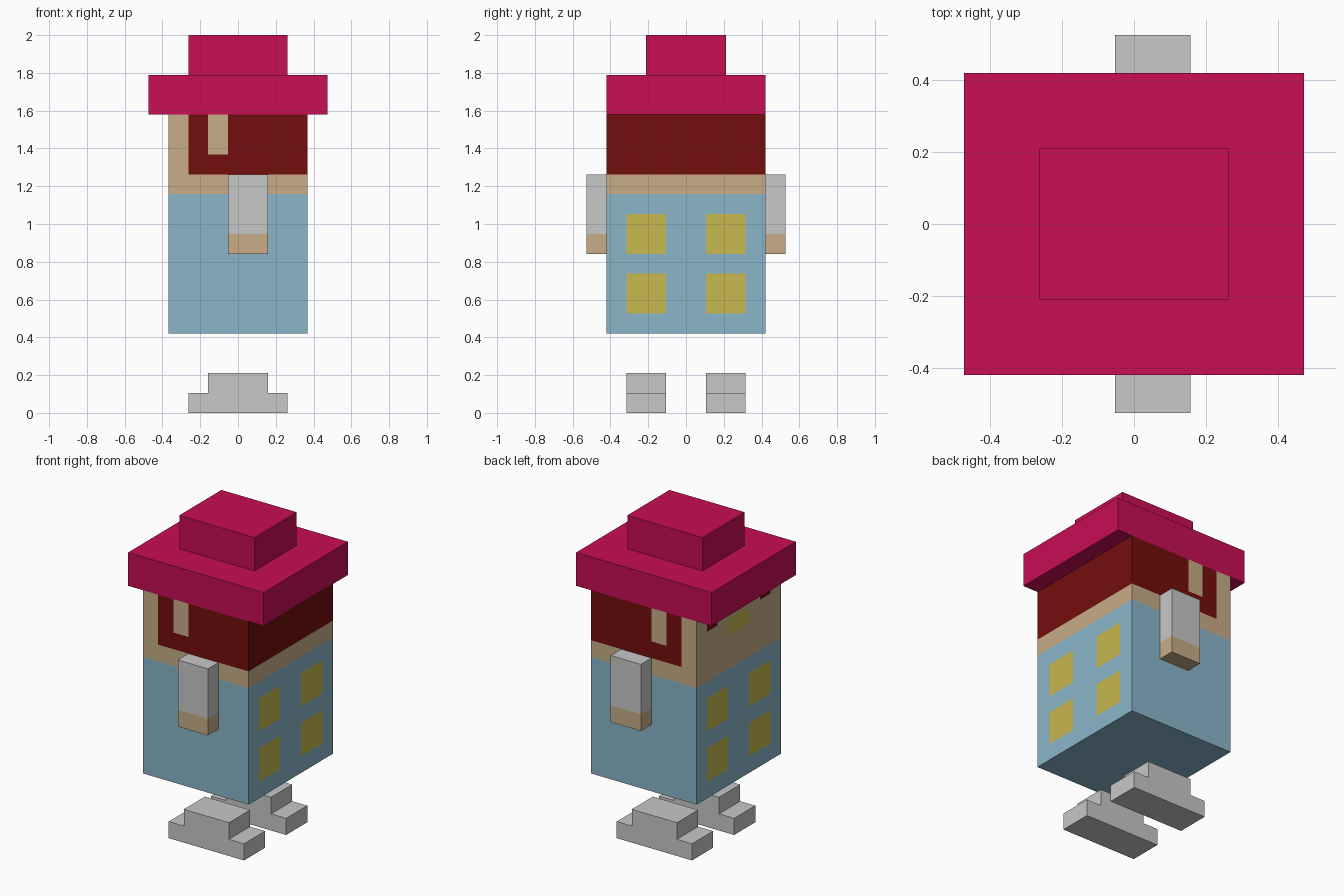
import bpy, bmesh
from mathutils import Vector

if "Cube" in bpy.data.objects:
    bpy.data.objects.remove(bpy.data.objects["Cube"])

U = 2 / 19  # one block unit


def material(name, r, g, b):
    def lin(c):
        c /= 255
        return c / 12.92 if c <= 0.04045 else ((c + 0.055) / 1.055) ** 2.4
    m = bpy.data.materials.new(name)
    m.diffuse_color = (lin(r), lin(g), lin(b), 1)
    m.use_nodes = True
    m.node_tree.nodes["Principled BSDF"].inputs["Base Color"].default_value = m.diffuse_color
    return m


PINK = material("hat pink", 200, 14, 85)
RED = material("hair dark red", 115, 13, 13)
SKIN = material("skin tan", 200, 173, 135)
BLUE = material("body blue", 138, 182, 202)
YELLOW = material("panel yellow", 200, 184, 80)
GREY = material("limb grey", 200, 200, 200)


def finish(name, bm, mats, rule=None):
    """Scale from block units, colour faces by a rule on their centre."""
    bmesh.ops.recalc_face_normals(bm, faces=bm.faces)
    if rule:
        for f in bm.faces:
            f.material_index = mats.index(rule(f.calc_center_bounds(), f.normal))
    bmesh.ops.scale(bm, vec=(U, U, U), verts=bm.verts)
    me = bpy.data.meshes.new(name)
    bm.to_mesh(me)
    bm.free()
    for m in mats:
        me.materials.append(m)
    ob = bpy.data.objects.new(name, me)
    bpy.context.collection.objects.link(ob)
    return ob


def box(name, lo, hi, mats, cuts=((), (), ()), rule=None):
    """Box between two corners, with cut lines across each axis."""
    bm = bmesh.new()
    bmesh.ops.create_cube(bm, size=1)
    lo, hi = Vector(lo), Vector(hi)
    for v in bm.verts:
        v.co = [(a + b) / 2 + c * (b - a) for a, b, c in zip(lo, hi, v.co)]
    for axis in range(3):
        normal = [float(i == axis) for i in range(3)]
        for pos in cuts[axis]:
            bmesh.ops.bisect_plane(bm, geom=bm.verts[:] + bm.edges[:] + bm.faces[:],
                                   plane_co=[pos * n for n in normal], plane_no=normal)
    return finish(name, bm, mats, rule)


def body_colour(c, n):
    ay = abs(c.y)
    if c.z < 11:  # shirt with four square panels on face side and back
        panel = abs(n.x) > 0.5 and 1 < ay < 3 and (5 < c.z < 7 or 8 < c.z < 10)
        return YELLOW if panel else BLUE
    if n.x < -0.5:  # face: eyes and mouth
        if c.z > 14 and 2 < ay < 3:
            return RED
        if 13 < c.z < 14 and ay < 1:
            return YELLOW
        return SKIN
    if c.z < 12 or c.x < -2.5:
        return SKIN
    if abs(n.y) > 0.5 and c.z > 13 and -1.5 < c.x < -0.5:  # gap in the hair
        return SKIN
    return RED


# Body and head in one block
box("body", (-3.5, -4, 4), (3.5, 4, 15), [BLUE, SKIN, RED, YELLOW],
    ((-2.5, -1.5, -0.5), (-3, -2, -1, 1, 2, 3), (5, 7, 8, 10, 11, 12, 13, 14)),
    body_colour)

# Hat
box("hat_brim", (-4.5, -4, 15), (4.5, 4, 17), [PINK])
box("hat_crown", (-2.5, -2, 17), (2.5, 2, 19), [PINK])

for side, s in (("near", -1), ("far", 1)):
    # Arm with a bare hand
    box(side + "_arm", (-0.5, min(4 * s, 5 * s), 8), (1.5, max(4 * s, 5 * s), 12),
        [GREY, SKIN], ((), (), (9,)), lambda c, n: SKIN if c.z < 9 else GREY)
    # Stepped foot, extruded from its side profile
    bm = bmesh.new()
    profile = [(-2.5, 0), (2.5, 0), (2.5, 1), (1.5, 1), (1.5, 2), (-1.5, 2), (-1.5, 1), (-2.5, 1)]
    face = bm.faces.new([bm.verts.new((x, s, z)) for x, z in profile])
    ext = bmesh.ops.extrude_face_region(bm, geom=[face], use_keep_orig=True)
    bmesh.ops.translate(bm, vec=(0, 2 * s, 0),
                        verts=[v for v in ext["geom"] if isinstance(v, bmesh.types.BMVert)])
    finish(side + "_foot", bm, [GREY])
